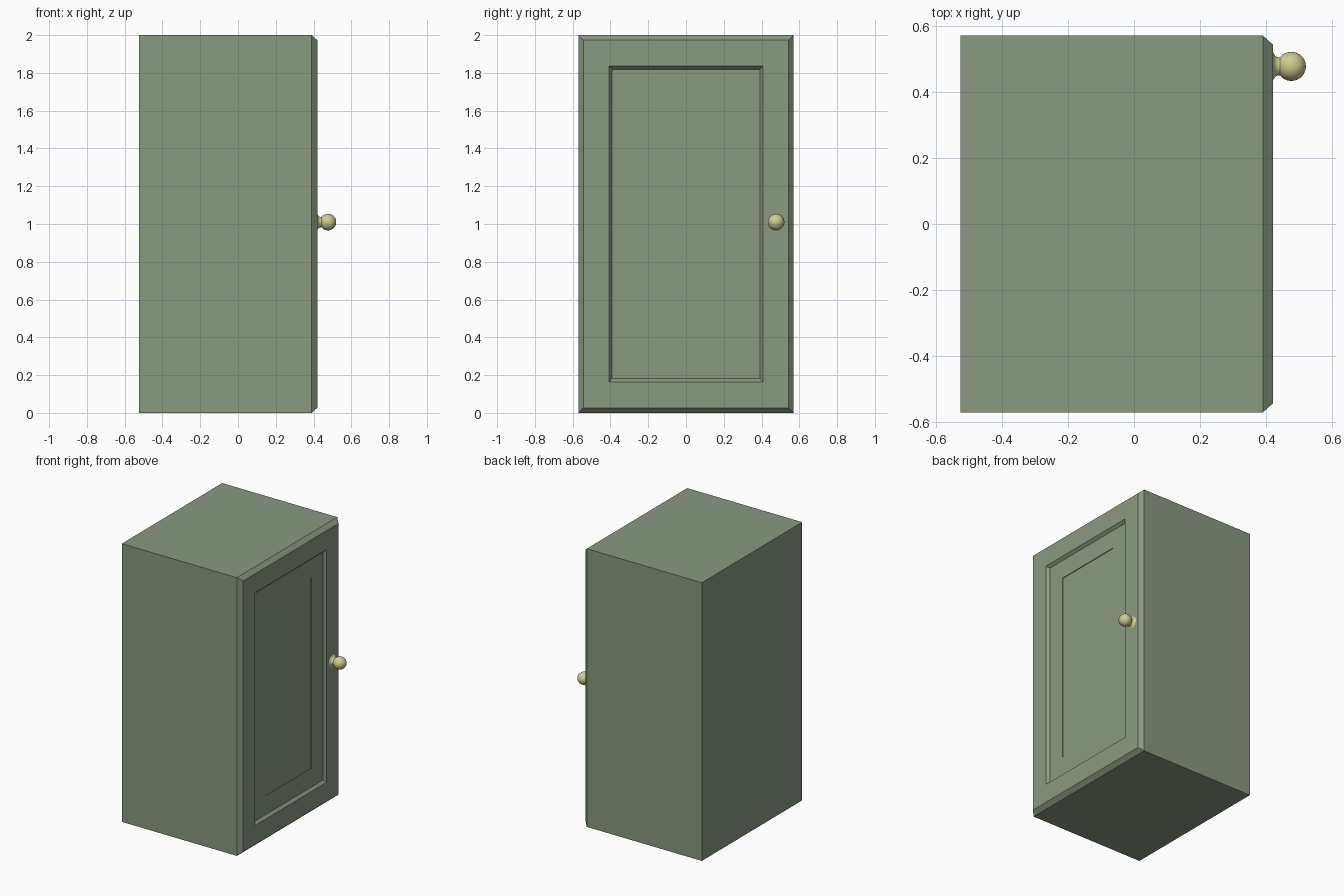
import bpy, bmesh, math

if "Cube" in bpy.data.objects:
    bpy.data.objects.remove(bpy.data.objects["Cube"])


def material(name, rgb):
    m = bpy.data.materials.new(name)
    m.diffuse_color = (*rgb, 1)
    m.use_nodes = True
    m.node_tree.nodes["Principled BSDF"].inputs["Base Color"].default_value = m.diffuse_color
    return m


def add_object(name, bm, mat):
    me = bpy.data.meshes.new(name)
    bm.to_mesh(me)
    bm.free()
    ob = bpy.data.objects.new(name, me)
    bpy.context.collection.objects.link(ob)
    me.materials.append(mat)
    return ob


def loft(name, rings, mat, cap_start, cap_end):
    """Join rings of points that run along +x, with optional end caps."""
    bm = bmesh.new()
    loops = [[bm.verts.new(p) for p in ring] for ring in rings]
    n = len(loops[0])
    for a, b in zip(loops, loops[1:]):
        for i in range(n):
            j = (i + 1) % n
            bm.faces.new((a[i], a[j], b[j], b[i]))
    if cap_start:
        bm.faces.new(loops[0][::-1])
    if cap_end:
        bm.faces.new(loops[-1])
    return add_object(name, bm, mat)


def rect(x, half_width, half_height):
    return [(x, sy * half_width, 1 + sz * half_height)
            for sy, sz in ((-1, -1), (1, -1), (1, 1), (-1, 1))]


def circle(x, r, cy, cz, n=32):
    return [(x, cy + r * math.cos(2 * math.pi * i / n),
             cz + r * math.sin(2 * math.pi * i / n)) for i in range(n)]


green = material("painted_green", (0.25, 0.32, 0.22))
brass = material("pale_brass", (0.62, 0.61, 0.28))

# Cabinet box, closed at the back; the door covers its front
loft("cabinet_body", [rect(-0.525, 0.57, 1.0), rect(0.39, 0.57, 1.0)],
     green, True, False)

# Door: chamfered rim, flat frame, sloped recess, shallow inner panel
loft("door", [
    rect(0.39, 0.57, 1.0),
    rect(0.42, 0.543, 0.973),
    rect(0.42, 0.408, 0.836),
    rect(0.401, 0.391, 0.819),
    rect(0.401, 0.26, 0.685),
    rect(0.396, 0.26, 0.685),
], green, False, True)

# Knob: flared base, neck and ball, turned around the x axis
profile = [(0.419, 0.045), (0.422, 0.040), (0.427, 0.032), (0.433, 0.028), (0.440, 0.027)]
cx, r = 0.476, 0.044
for k in range(13):
    a = math.radians(142 - k * 142 / 12.4)
    profile.append((cx + r * math.cos(a), r * math.sin(a)))
knob = loft("door_knob", [circle(x, rad, 0.477, 1.01) for x, rad in profile],
            brass, True, True)
bpy.context.view_layer.objects.active = knob
knob.select_set(True)
bpy.ops.object.shade_smooth_by_angle(angle=math.radians(40))
